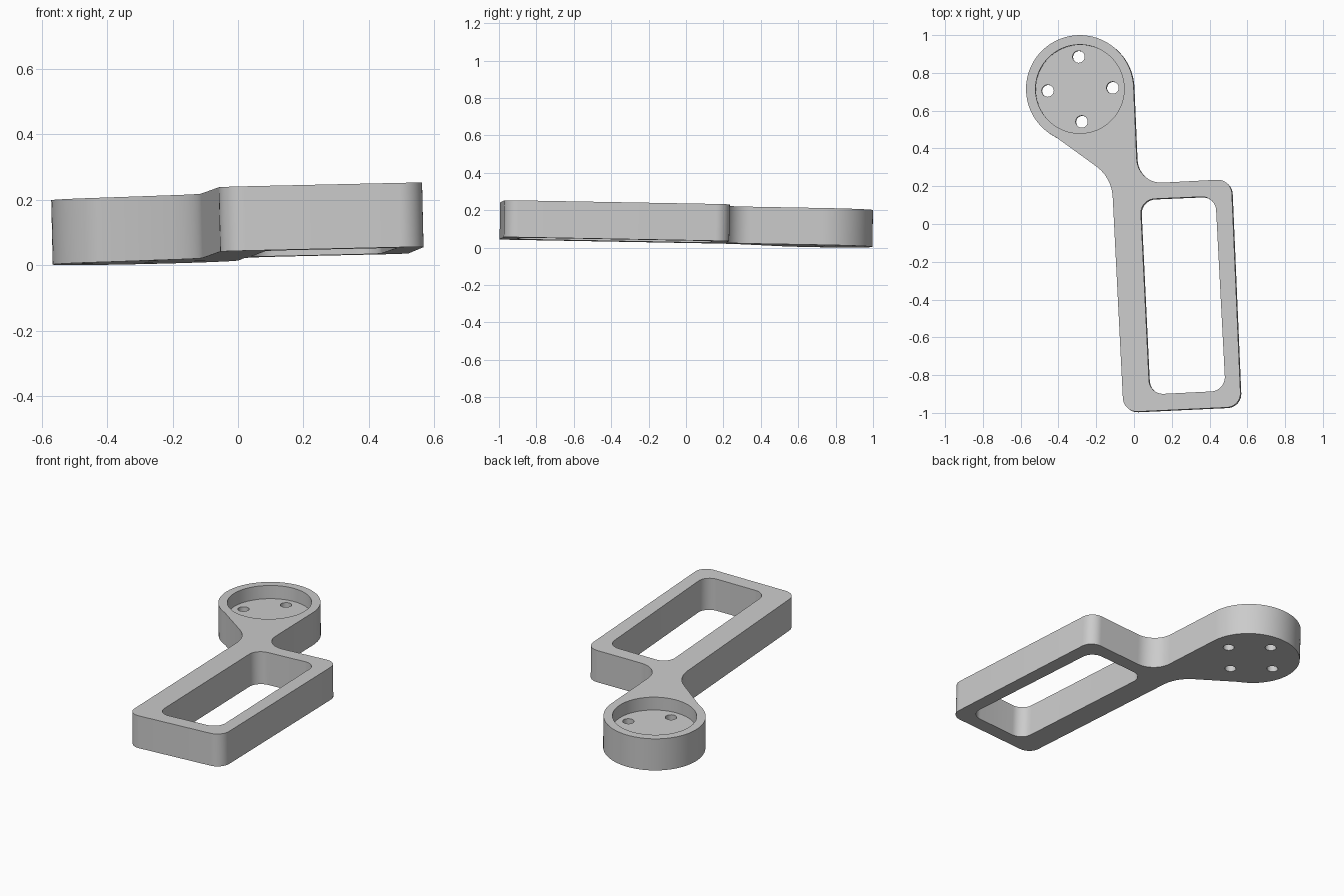
import bpy, bmesh
from math import cos, sin, tan, radians, ceil
from mathutils import Vector

cube = bpy.data.objects.get("Cube")
if cube:
    bpy.data.objects.remove(cube)

THICK = 0.197
DISC = Vector((-0.287, 0.715))

grey = bpy.data.materials.new("plain grey")
grey.use_nodes = True
colour = (0.6, 0.6, 0.6, 1)
grey.diffuse_color = colour
grey.node_tree.nodes["Principled BSDF"].inputs["Base Color"].default_value = colour


def fillet(prev, corner, nxt, radius):
    """Points of a round between two edges."""
    p, c, n = Vector(prev), Vector(corner), Vector(nxt)
    a, b = (p - c).normalized(), (n - c).normalized()
    half = a.angle(b) / 2
    centre = c + (a + b).normalized() * radius / sin(half)
    start = c + a * radius / tan(half) - centre
    end = c + b * radius / tan(half) - centre
    turn = start.angle(end)
    steps = max(4, ceil(turn / radians(9)))
    return [centre + (start * sin(turn * (1 - i / steps)) + end * sin(turn * i / steps)) / sin(turn)
            for i in range(steps + 1)]


def rounded(corners):
    """Closed outline from (x, y, radius) corners."""
    points = []
    for i, (x, y, r) in enumerate(corners):
        before, after = corners[i - 1][:2], corners[(i + 1) % len(corners)][:2]
        points += fillet(before, (x, y), after, r)
    return points


def arc(centre, radius, start, end, steps):
    return [centre + radius * Vector((cos(t), sin(t)))
            for t in (radians(start + (end - start) * i / steps) for i in range(steps + 1))]


def prism(name, outline, bottom, top):
    mesh = bpy.data.meshes.new(name)
    bm = bmesh.new()
    face = bm.faces.new([bm.verts.new((p.x, p.y, bottom)) for p in outline])
    grown = bmesh.ops.extrude_face_region(bm, geom=[face])
    verts = [g for g in grown["geom"] if isinstance(g, bmesh.types.BMVert)]
    bmesh.ops.translate(bm, verts=verts, vec=(0, 0, top - bottom))
    bmesh.ops.recalc_face_normals(bm, faces=bm.faces)
    bm.to_mesh(mesh)
    bm.free()
    mesh.materials.append(grey)
    obj = bpy.data.objects.new(name, mesh)
    bpy.context.collection.objects.link(obj)
    return obj


# Body outline: round mount, neck and rectangular frame
mount = arc(DISC, 0.285, 3, 244, 60)
neck_left, neck_right = (-0.118, 0.246), (0.02, 0.212)
bottom_left, bottom_right, top_right = (-0.055, -0.997), (0.567, -0.968), (0.515, 0.238)
outline = mount + fillet(mount[-1], neck_left, bottom_left, 0.21)
outline += fillet(neck_left, bottom_left, bottom_right, 0.075)
outline += fillet(bottom_left, bottom_right, top_right, 0.075)
outline += fillet(bottom_right, top_right, neck_right, 0.075)
outline += fillet(top_right, neck_right, mount[0], 0.13)
body = prism("mounting_bracket", outline, -THICK, 0)

# Frame opening, mount recess and screw holes
window = rounded([(0.033, 0.13, 0.075), (0.083, -0.903, 0.075),
                  (0.485, -0.883, 0.075), (0.431, 0.147, 0.075)])
cutters = [prism("window_cutter", window, -0.4, 0.2),
           prism("recess_cutter", arc(DISC, 0.235, 0, 354, 59), -0.08, 0.2)]
for i in range(4):
    t = radians(2.7 + 90 * i)
    centre = DISC + 0.172 * Vector((cos(t), sin(t)))
    cutters.append(prism("screw_hole_cutter", arc(centre, 0.032, 0, 345, 23), -0.4, 0.2))

bpy.ops.object.select_all(action="DESELECT")
body.select_set(True)
bpy.context.view_layer.objects.active = body
for cutter in cutters:
    cutter.hide_render = True
    cut = body.modifiers.new("cut", "BOOLEAN")
    cut.operation, cut.solver, cut.object = "DIFFERENCE", "EXACT", cutter
    bpy.ops.object.modifier_apply(modifier=cut.name)
    bpy.data.objects.remove(cutter)

bpy.ops.object.shade_smooth_by_angle(angle=radians(30))

# Slight lean of the whole bracket
normal = Vector((-0.023, 0.017, 1))
body.rotation_mode = "QUATERNION"
body.rotation_quaternion = Vector((0, 0, 1)).rotation_difference(normal)
body.location.z = 0.224
